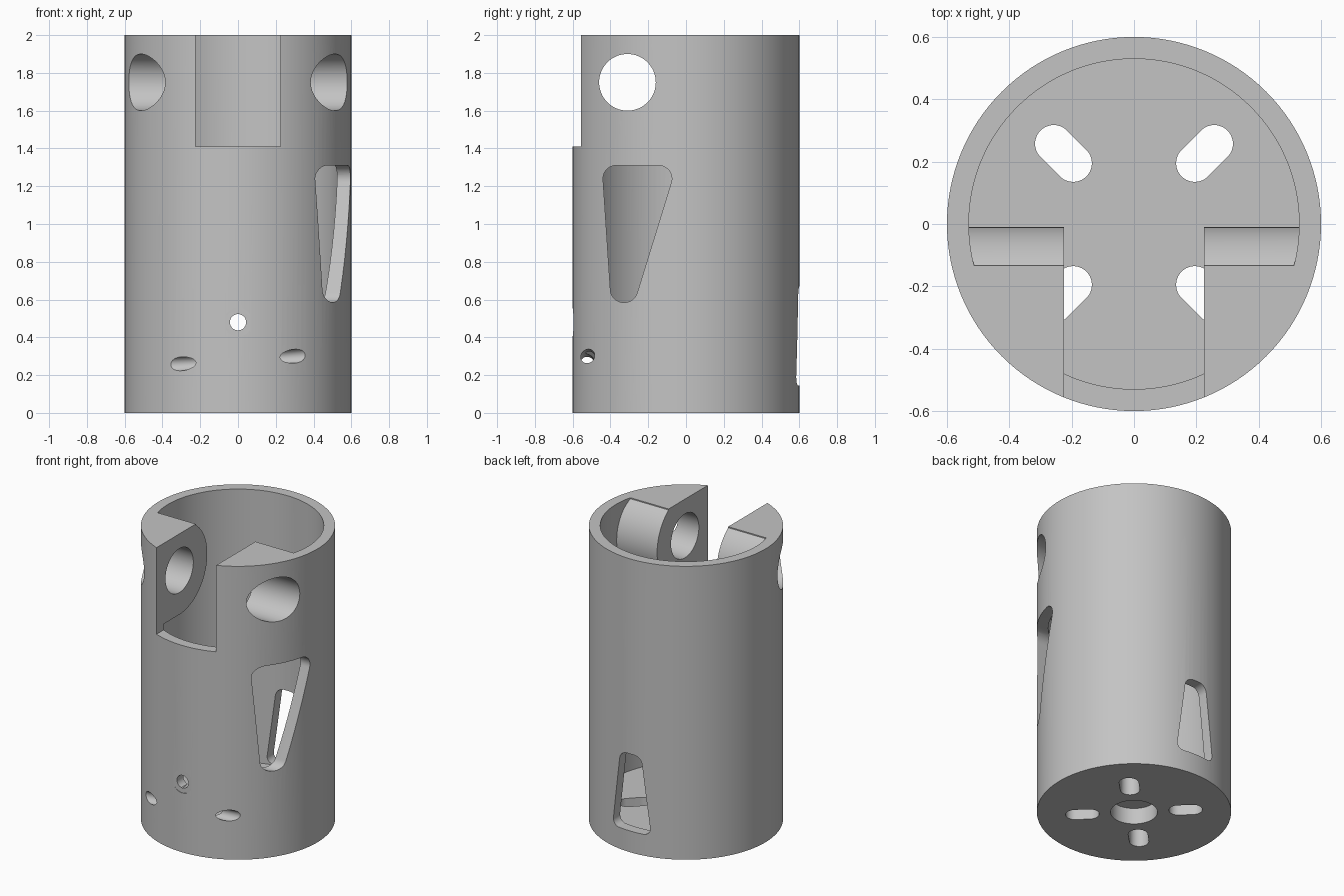
import bpy, bmesh, math
from mathutils import Vector

if "Cube" in bpy.data.objects:
    bpy.data.objects.remove(bpy.data.objects["Cube"])

SEG = 128
grey = bpy.data.materials.new("plain_grey")
grey.diffuse_color = (0.55, 0.55, 0.55, 1)
grey.use_nodes = True
grey.node_tree.nodes["Principled BSDF"].inputs["Base Color"].default_value = grey.diffuse_color


def circle(cx, cy, r, n=48):
    return [(cx + r * math.cos(2 * math.pi * i / n), cy + r * math.sin(2 * math.pi * i / n)) for i in range(n)]


def rounded(corners, n=10):
    """Convex outline from (u, v, radius) corners, counter-clockwise."""
    out = []
    for i, (u, v, r) in enumerate(corners):
        p = Vector((u, v))
        a = (Vector(corners[i - 1][:2]) - p).normalized()
        b = (Vector(corners[(i + 1) % len(corners)][:2]) - p).normalized()
        half = a.angle(b) / 2
        c = p + (a + b).normalized() * (r / math.sin(half))
        s = p + a * (r / math.tan(half)) - c
        sweep = math.pi - 2 * half
        for k in range(n + 1):
            t = sweep * k / n
            out.append((c.x + s.x * math.cos(t) - s.y * math.sin(t),
                        c.y + s.x * math.sin(t) + s.y * math.cos(t)))
    return out


def prism(name, pts, axis, lo, hi):
    """Extrude a 2D outline along an axis between lo and hi."""
    place = {"X": lambda u, v, d: (d, u, v),
             "Y": lambda u, v, d: (u, d, v),
             "Z": lambda u, v, d: (u, v, d)}[axis]
    bm = bmesh.new()
    ends = [[bm.verts.new(place(u, v, d)) for u, v in pts] for d in (lo, hi)]
    bm.faces.new(ends[0])
    bm.faces.new(ends[1])
    n = len(pts)
    for i in range(n):
        j = (i + 1) % n
        bm.faces.new((ends[0][i], ends[0][j], ends[1][j], ends[1][i]))
    bmesh.ops.recalc_face_normals(bm, faces=bm.faces)
    mesh = bpy.data.meshes.new(name)
    bm.to_mesh(mesh)
    bm.free()
    mesh.materials.append(grey)
    ob = bpy.data.objects.new(name, mesh)
    bpy.context.collection.objects.link(ob)
    return ob


def cut(target, cutter):
    cutter.hide_render = True
    mod = target.modifiers.new("cut", "BOOLEAN")
    mod.operation = "DIFFERENCE"
    mod.solver = "EXACT"
    mod.object = cutter
    bpy.context.view_layer.objects.active = target
    bpy.ops.object.modifier_apply(modifier=mod.name)
    bpy.data.objects.remove(cutter)


# Tube body, with the floor left at the bottom
body = prism("tube_body", circle(0, 0, 0.6, SEG), "Z", 0, 2)
cavity = prism("cavity", circle(0, 0, 0.53, SEG), "Z", 0.14, 2.2)

# Rounded lugs are kept by removing their shape from the cavity
py, pz, pr = -0.31, 1.75, 0.30
arc = [(py + pr * math.cos(math.radians(a)), pz + pr * math.sin(math.radians(a)))
       for a in range(-90, 57, 3)]
lug = prism("lug_shape", arc + [(arc[-1][0], 2.4), (-0.8, 2.4), (-0.8, 1.45)], "X", -0.8, 0.8)
cut(cavity, lug)
cut(body, cavity)

# Front slot between the lugs, and the pivot hole through them
cut(body, prism("front_slot", [(-0.225, -0.8), (0.225, -0.8), (0.225, 0.05), (-0.225, 0.05)], "Z", 1.41, 2.3))
cut(body, prism("pivot_hole", circle(py, pz, 0.15, 64), "X", -0.9, 0.9))

# Tapered window on the right side
cut(body, prism("side_window", rounded([(-0.396, 0.585, 0.07), (-0.274, 0.585, 0.07),
                                        (-0.05, 1.31, 0.07), (-0.444, 1.31, 0.07)]), "X", 0.2, 0.9))

# Tapered window at the back
cut(body, prism("back_window", rounded([(-0.145, 0.145, 0.045), (0.145, 0.145, 0.045),
                                        (0.078, 0.67, 0.06), (-0.078, 0.67, 0.06)]), "Y", 0.3, 0.9))

# Front screw hole with a shallow spot face
cut(body, prism("screw_hole", circle(0, 0.48, 0.043, 32), "Y", -0.9, -0.3))
cut(body, prism("spot_face", circle(0, 0.48, 0.076, 40), "Y", -0.9, -0.5965))

# Slightly sloping cross hole low in the front wall
cross = prism("cross_hole", circle(-0.52, 0.28, 0.037, 32), "X", -0.6, 0.6)
for v in cross.data.vertices:
    v.co.z += v.co.x * 0.067
cut(body, cross)

# Four diagonal floor slots and the blind centre recess underneath
for k in range(4):
    a = math.radians(45 + 90 * k)
    ca, sa = math.cos(a), math.sin(a)
    slot = rounded([(0.216, -0.06, 0.0598), (0.424, -0.06, 0.0598),
                    (0.424, 0.06, 0.0598), (0.216, 0.06, 0.0598)])
    cut(body, prism("floor_slot", [(u * ca - v * sa, u * sa + v * ca) for u, v in slot], "Z", -0.1, 0.3))
cut(body, prism("centre_recess", circle(0, 0, 0.145, 64), "Z", -0.1, 0.11))

# Smooth curved walls, keep sharp edges
bpy.ops.object.select_all(action="DESELECT")
body.select_set(True)
bpy.context.view_layer.objects.active = body
bpy.ops.object.shade_smooth_by_angle(angle=math.radians(30))
